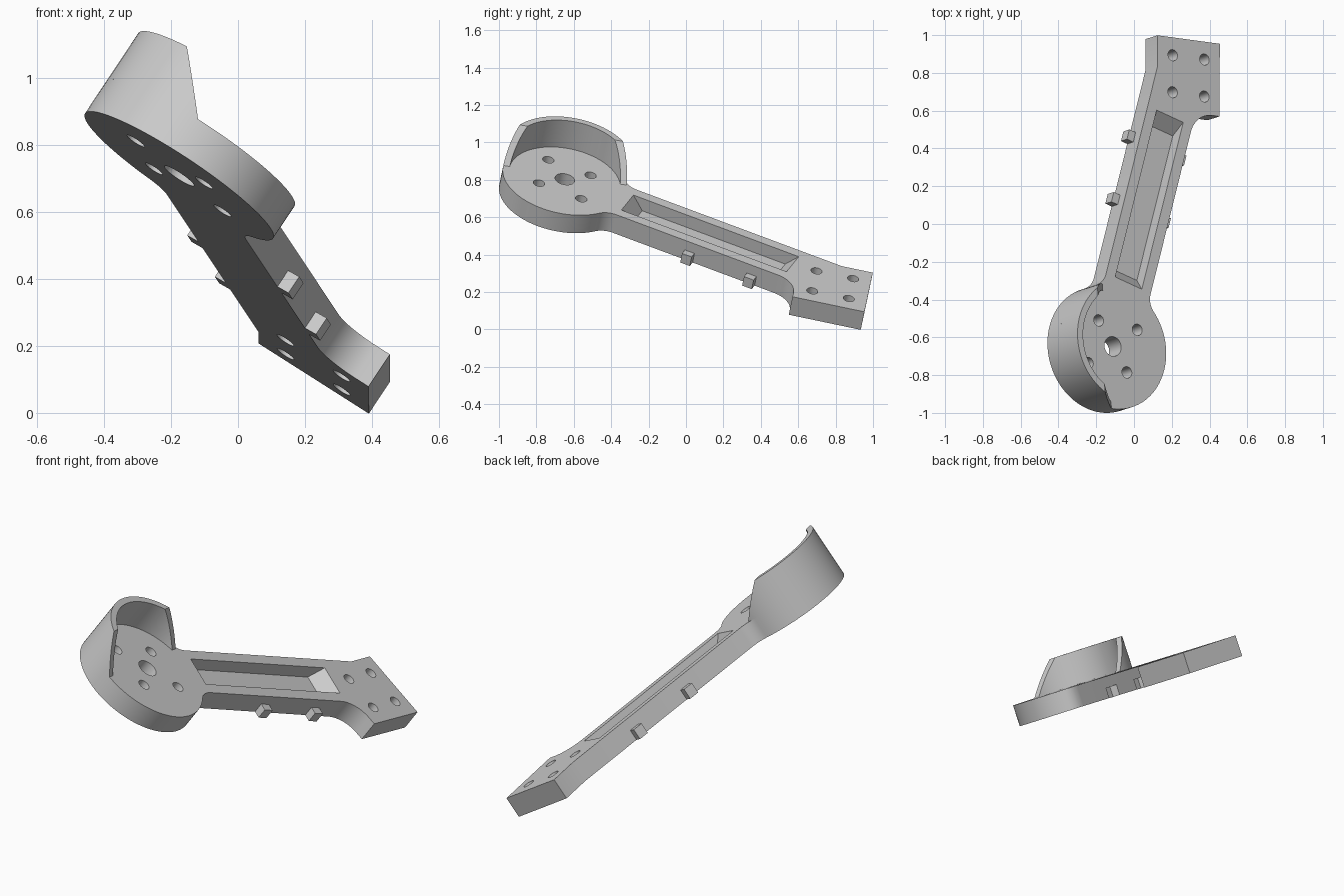
import bpy, bmesh
from math import sin, cos, radians, sqrt, atan2, degrees
from mathutils import Matrix, Vector

cube = bpy.data.objects.get("Cube")
if cube:
    bpy.data.objects.remove(cube)

# Main sizes
DISC_R, THICK, HALF_ARM, ARM_ANGLE = 0.337, 0.117, 0.146, 74.5
NECK_R, HEAD_R = 0.10, 0.14
HEAD_L, HEAD_RIGHT, HEAD_NEAR, HEAD_FAR = 0.277, 0.670, 1.322, 1.715
WALL_H, WALL_T = 0.175, 0.035

# Tilted frame: origin at the centre of the disc's upper face
across = Vector((0.838, -0.114, -0.533)).normalized()
normal = across.cross(Vector((0, 0.979, -0.2035))).normalized()
along = normal.cross(across)
FRAME = Matrix((across, along, normal)).transposed().to_4x4()
FRAME.translation = (-0.112, -0.648, 0.803)

grey = bpy.data.materials.new("grey plastic")
grey.use_nodes = True
GREY = (0.6, 0.6, 0.6, 1)
grey.diffuse_color = GREY
grey.node_tree.nodes["Principled BSDF"].inputs["Base Color"].default_value = GREY


def polar(angle, r, centre=(0, 0)):
    a = radians(angle)
    return Vector((centre[0] + r * cos(a), centre[1] + r * sin(a)))


def arc(centre, r, start, end, steps):
    return [polar(start + (end - start) * i / steps, r, centre) for i in range(steps + 1)]


def arm_point(s, t):
    """Plane point from the distance along the arm and to its right."""
    return polar(ARM_ANGLE, s) + polar(ARM_ANGLE - 90, t)


def loft(name, low, high, z0, z1):
    """Solid between two outlines with the same number of points."""
    bm = bmesh.new()
    a = [bm.verts.new((p[0], p[1], z0)) for p in low]
    b = [bm.verts.new((p[0], p[1], z1)) for p in high]
    bm.faces.new(a[::-1])
    bm.faces.new(b)
    for i in range(len(a)):
        j = (i + 1) % len(a)
        bm.faces.new((a[i], a[j], b[j], b[i]))
    bmesh.ops.recalc_face_normals(bm, faces=bm.faces)
    return to_object(name, bm)


def to_object(name, bm):
    mesh = bpy.data.meshes.new(name)
    bm.to_mesh(mesh)
    bm.free()
    mesh.materials.append(grey)
    obj = bpy.data.objects.new(name, mesh)
    bpy.context.collection.objects.link(obj)
    obj.matrix_world = FRAME
    return obj


def arm_rect(s0, s1, t0, t1):
    return [arm_point(s, t) for s, t in ((s0, t0), (s0, t1), (s1, t1), (s1, t0))]


def smooth(obj):
    obj.data.shade_smooth()
    obj.data.set_sharp_from_angle(angle=radians(30))


# Body outline: neck fillet, arm, head fillet, square head, neck fillet, disc
neck_t = HALF_ARM + NECK_R
neck_s = sqrt((DISC_R + NECK_R) ** 2 - neck_t ** 2)
spread = degrees(atan2(neck_t, neck_s))
right_a, left_a = ARM_ANGLE - spread, ARM_ANGLE + spread
sa, ca = sin(radians(ARM_ANGLE)), cos(radians(ARM_ANGLE))
head_cy = HEAD_NEAR - HEAD_R
head_cx = (HALF_ARM + HEAD_R + ca * head_cy) / sa
outline = arc(arm_point(neck_s, neck_t), NECK_R, right_a + 180, ARM_ANGLE + 90, 12)
outline += arc((head_cx, head_cy), HEAD_R, ARM_ANGLE + 90, 90, 14)
outline += [(HEAD_RIGHT, HEAD_NEAR), (HEAD_RIGHT, HEAD_FAR), (HEAD_L, HEAD_FAR),
            (HEAD_L, (HALF_ARM + sa * HEAD_L) / ca)]
outline += arc(arm_point(neck_s, -neck_t), NECK_R, ARM_ANGLE + 270, left_a + 180, 12)
outline += arc((0, 0), DISC_R, left_a, right_a + 360, 72)[1:-1]
body = loft("arm_body", outline, outline, -THICK, 0)

# Cutters: screw holes, shaft hole and the recess with sloped ends
holes = [((0, 0), 0.053)]
for angle, r in ((124.5, 0.158), (35, 0.188)):
    holes += [(polar(angle + turn, r), 0.031) for turn in (0, 180)]
head_mid = Vector(((HEAD_L + HEAD_RIGHT) / 2, (HEAD_NEAR + HEAD_FAR) / 2))
holes += [(head_mid + Vector((i, j)), 0.03) for i in (-0.1, 0.1) for j in (-0.1, 0.1)]
cutters = []
for centre, r in holes:
    ring = arc(centre, r, 0, 360, 32)[:-1]
    cutters.append(loft("hole_cutter", ring, ring, -THICK - 0.05, 0.05))
DEPTH, SLOPE = 0.075, 0.065
cutters.append(loft("recess_cutter", arm_rect(0.367 + SLOPE, 1.335 - SLOPE, -0.087, 0.087),
                    arm_rect(0.367 - SLOPE, 1.335 + SLOPE, -0.087, 0.087), -DEPTH, DEPTH))
for cutter in cutters:
    cutter.hide_render = True
    mod = body.modifiers.new("cut", "BOOLEAN")
    mod.operation, mod.solver, mod.object = "DIFFERENCE", "EXACT", cutter
graph = bpy.context.evaluated_depsgraph_get()
cut_mesh = bpy.data.meshes.new_from_object(body.evaluated_get(graph))
body.modifiers.clear()
body.data = cut_mesh
for cutter in cutters:
    bpy.data.objects.remove(cutter)
smooth(body)

# Guard wall around one side of the disc, trimmed by a leaning plane
band = arc((0, 0), DISC_R, 80, 280, 60) + arc((0, 0), DISC_R - WALL_T, 280, 80, 60)
wall = loft("guard_wall", band, band, 0, WALL_H)
bm = bmesh.new()
bm.from_mesh(wall.data)
cut = bmesh.ops.bisect_plane(bm, geom=bm.verts[:] + bm.edges[:] + bm.faces[:],
                             plane_co=(-0.038, 0, 0), plane_no=(1, 0.09, 0.15 / WALL_H),
                             clear_outer=True)
bmesh.ops.holes_fill(bm, edges=[e for e in bm.edges if e.is_boundary])
bmesh.ops.recalc_face_normals(bm, faces=bm.faces)
bm.to_mesh(wall.data)
bm.free()
smooth(wall)

# Small tabs on both sides of the arm
for side, sign in (("right", 1), ("left", -1)):
    for place, s in (("front", 0.802), ("back", 1.165)):
        rect = arm_rect(s - 0.028, s + 0.028, sign * 0.14, sign * 0.187)
        loft(f"{side}_{place}_tab", rect, rect, -THICK, -0.058)
